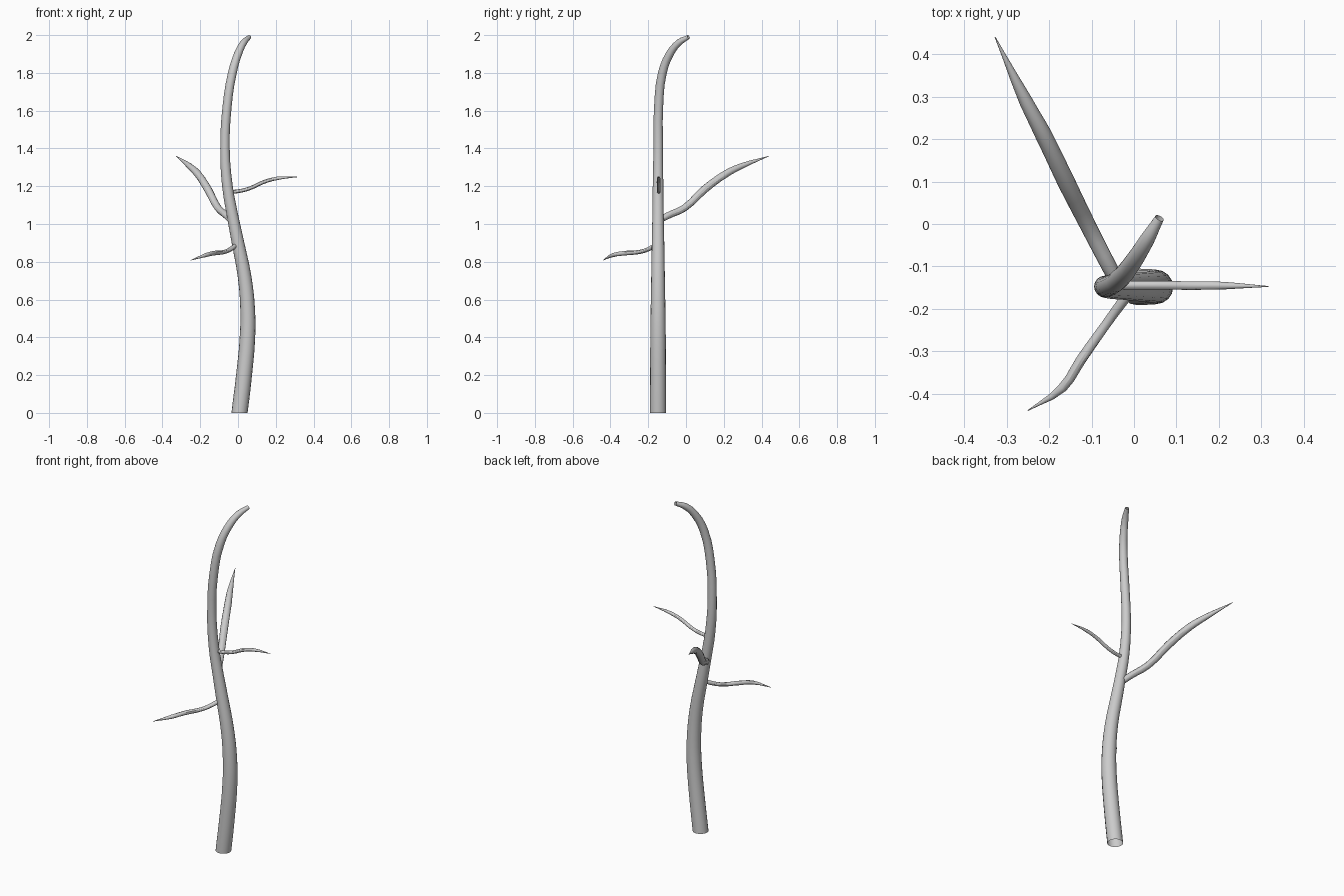
import bpy


def limb(name, points, sides=4, steps=3, cap=False):
    """Tapered round limb through (x, y, z, radius) points."""
    cu = bpy.data.curves.new(name, 'CURVE')
    cu.dimensions = '3D'
    cu.bevel_depth = 1.0
    cu.bevel_resolution = sides
    cu.resolution_u = steps
    cu.use_fill_caps = cap
    sp = cu.splines.new('BEZIER')
    sp.bezier_points.add(len(points) - 1)
    for bp, (x, y, z, r) in zip(sp.bezier_points, points):
        bp.co = (x, y, z)
        bp.radius = r
        bp.handle_left_type = bp.handle_right_type = 'AUTO'
    ob = bpy.data.objects.new(name, cu)
    bpy.context.collection.objects.link(ob)
    bpy.ops.object.select_all(action='DESELECT')
    ob.select_set(True)
    bpy.context.view_layer.objects.active = ob
    bpy.ops.object.convert(target='MESH')
    bpy.ops.object.shade_smooth_by_angle()
    # keep the foot flat on the ground
    ob = bpy.context.object
    if name == "trunk":
        for v in ob.data.vertices:
            if v.co.z < 0.02:
                v.co.z = 0.0


# S-shaped trunk whose top leans right and back
limb("trunk", [
    (0.008, -0.148, 0.0, 0.043), (0.032, -0.148, 0.2, 0.042),
    (0.05, -0.148, 0.4, 0.041), (0.051, -0.148, 0.55, 0.039),
    (0.035, -0.148, 0.72, 0.036), (0.0, -0.148, 0.9, 0.033),
    (-0.028, -0.148, 1.04, 0.030), (-0.056, -0.148, 1.2, 0.028),
    (-0.069, -0.147, 1.4, 0.025), (-0.058, -0.145, 1.62, 0.024),
    (-0.030, -0.125, 1.8, 0.023), (0.0, -0.086, 1.9, 0.021),
    (0.030, -0.038, 1.96, 0.018), (0.060, 0.014, 1.990, 0.011)], 6, 3)

# Large branch, back left
limb("back_branch", [
    (-0.035, -0.145, 1.015, 0.016), (-0.056, -0.105, 1.04, 0.018),
    (-0.106, -0.008, 1.085, 0.019), (-0.16, 0.1, 1.185, 0.021),
    (-0.213, 0.21, 1.265, 0.020), (-0.255, 0.29, 1.305, 0.016),
    (-0.327, 0.440, 1.36, 0.001)])

# Small drooping branch, front left
limb("front_branch", [
    (-0.005, -0.155, 0.892, 0.011), (-0.027, -0.183, 0.875, 0.012),
    (-0.065, -0.235, 0.854, 0.011), (-0.125, -0.32, 0.846, 0.012),
    (-0.168, -0.385, 0.836, 0.011), (-0.25, -0.439, 0.808, 0.001)])

# Small branch, right
limb("right_branch", [
    (-0.055, -0.145, 1.172, 0.009), (-0.01, -0.144, 1.172, 0.010),
    (0.06, -0.144, 1.188, 0.010), (0.135, -0.145, 1.222, 0.010),
    (0.21, -0.145, 1.242, 0.009), (0.317, -0.147, 1.249, 0.001)])
